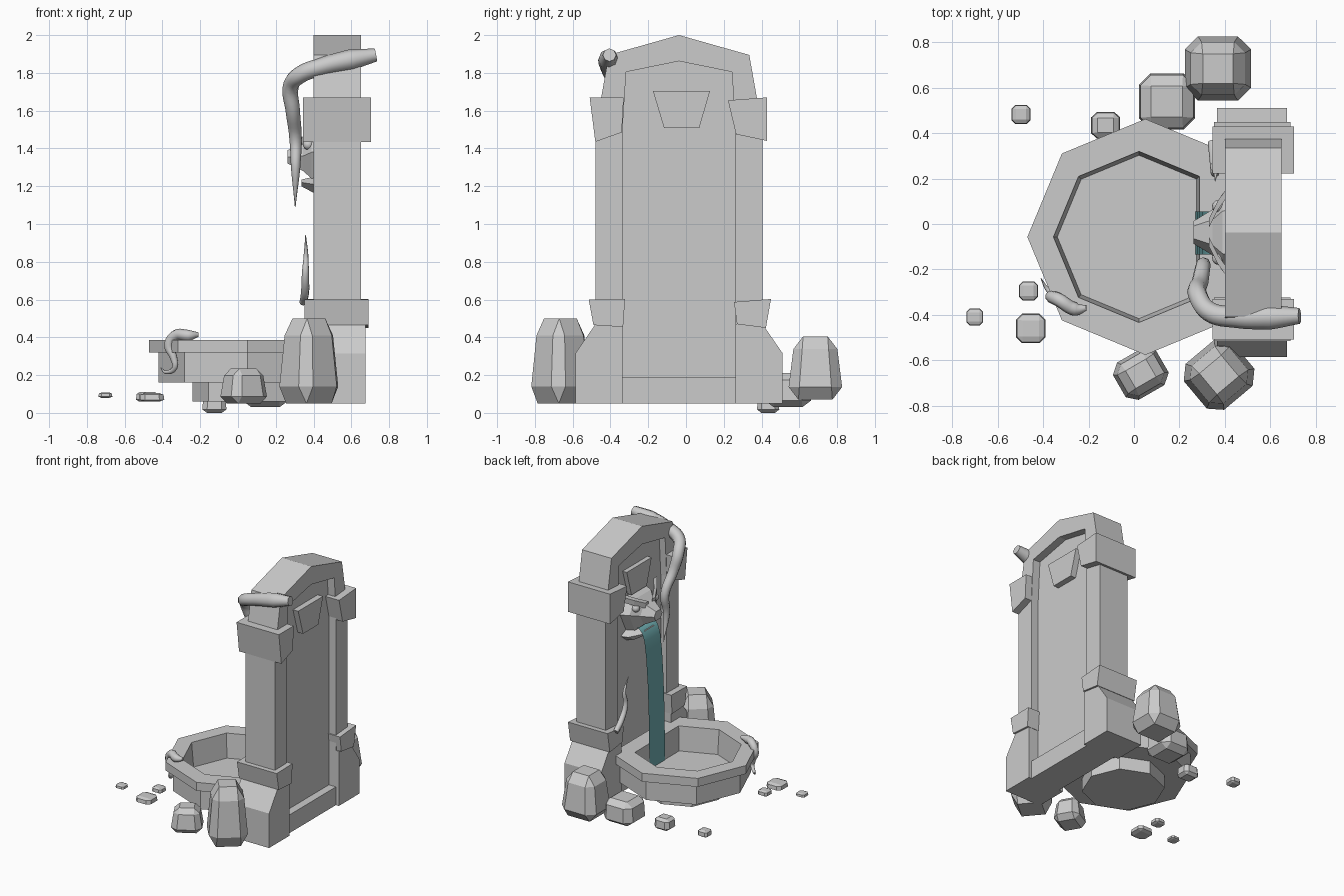
import bpy, bmesh, math
from mathutils import Vector, Matrix

if "Cube" in bpy.data.objects:
    bpy.data.objects.remove(bpy.data.objects["Cube"])

CY = -0.037  # symmetry plane of the wall


def finish(name, bm):
    bmesh.ops.recalc_face_normals(bm, faces=bm.faces)
    me = bpy.data.meshes.new(name)
    bm.to_mesh(me)
    bm.free()
    ob = bpy.data.objects.new(name, me)
    bpy.context.collection.objects.link(ob)
    return ob


def loft(name, rings):
    """Skin closed rings of equal length and cap both ends."""
    bm = bmesh.new()
    vs = [[bm.verts.new(p) for p in r] for r in rings]
    n = len(rings[0])
    for a, b in zip(vs, vs[1:]):
        for i in range(n):
            j = (i + 1) % n
            bm.faces.new((a[i], a[j], b[j], b[i]))
    bm.faces.new(vs[0])
    bm.faces.new(vs[-1])
    return finish(name, bm)


def prism(name, yz, x0, x1):
    return loft(name, [[(x, y, z) for y, z in yz] for x in (x0, x1)])


def flip(yz):
    return [(2 * CY - y, z) for y, z in yz]


# arched frame, swept as a rectangular section between outer and inner outlines
outer = [(0.405, 0.05), (0.405, 1.5), (0.335, 1.895), (CY, 2.0)]
inner = [(0.262, 0.05), (0.262, 1.5), (0.243, 1.805), (CY, 1.862)]
outer += flip(outer[:3])[::-1]
inner += flip(inner[:3])[::-1]
loft("arch_frame", [[(0.40, *o), (0.65, *o), (0.65, *i), (0.40, *i)]
                    for o, i in zip(outer, inner)])
prism("back_panel", inner, 0.45, 0.59)
prism("panel_sill", [(-0.34, 0.05), (0.265, 0.05), (0.265, 0.19), (-0.34, 0.19)], 0.40, 0.65)
prism("keystone", [(-0.175, 1.704), (0.127, 1.704), (0.07, 1.508), (-0.116, 1.508)], 0.415, 0.635)

# column feet and slightly crooked capitals
foot = [(0.262, 0.05), (0.512, 0.05), (0.512, 0.315), (0.405, 0.47), (0.262, 0.47)]
prism("foot_left", foot, 0.365, 0.675)
prism("foot_right", flip(foot), 0.365, 0.675)
prism("capital_left", [(0.222, 1.655), (0.43, 1.67), (0.43, 1.44), (0.265, 1.475)], 0.345, 0.705)
prism("capital_right", [(-0.51, 1.67), (-0.33, 1.67), (-0.34, 1.485), (-0.48, 1.435)], 0.345, 0.705)
prism("collar_left", [(0.254, 0.587), (0.45, 0.603), (0.423, 0.45), (0.27, 0.47)], 0.352, 0.69)
prism("collar_right", [(-0.515, 0.6), (-0.323, 0.603), (-0.333, 0.455), (-0.49, 0.465)], 0.352, 0.69)


# basin, eight-sided with the corner at the wall cut off
def ring(cx, r, z, corners):
    return [(cx + r * math.cos(k * math.pi / 4), -0.057 + r * math.sin(k * math.pi / 4), z)
            for k in corners]


loft("basin", [ring(cx, r, z, range(1, 8)) for cx, r, z in [
    (0.05, 0.47, 0.16), (0.05, 0.47, 0.32), (0.05, 0.52, 0.32),
    (0.05, 0.52, 0.385), (0.022, 0.377, 0.385), (0.022, 0.36, 0.20)]])
loft("basin_pedestal", [ring(0.05, 0.29, z, range(8)) for z in (0.06, 0.17)])


# spout head: upper muzzle, jaw, brows and eyes
def head_ring(x, w, zb, zm, zt):
    return [(x, CY + a * w, z) for a, z in
            [(-0.6, zb), (-1, zm), (-0.55, zt), (0.55, zt), (1, zm), (0.6, zb)]]


loft("spout_head", [head_ring(0.46, 0.20, 1.22, 1.38, 1.50), head_ring(0.39, 0.17, 1.24, 1.38, 1.48),
                    head_ring(0.345, 0.10, 1.28, 1.36, 1.44), head_ring(0.262, 0.05, 1.32, 1.355, 1.39)])
loft("spout_jaw", [head_ring(0.46, 0.19, 1.15, 1.21, 1.25), head_ring(0.40, 0.17, 1.165, 1.21, 1.25),
                   head_ring(0.335, 0.09, 1.20, 1.22, 1.235)])
for side, s in (("left", 1), ("right", -1)):
    loft("brow_" + side, [[(x, CY + s * (y + dy), z + dz) for dy, dz in
                           ((-0.02, -0.02), (0.02, -0.02), (0.02, 0.02), (-0.02, 0.02))]
                          for x, y, z in ((0.33, 0.04, 1.43), (0.37, 0.12, 1.47), (0.42, 0.19, 1.51))])
    bpy.ops.mesh.primitive_uv_sphere_add(segments=12, ring_count=8, radius=0.028,
                                         location=(0.372, CY + s * 0.115, 1.42))
    bpy.context.object.name = "eye_" + side
    bpy.ops.object.shade_smooth()

# falling water, a flat curved ribbon
bm = bmesh.new()
path = [(0.40, 1.265), (0.365, 1.26), (0.335, 1.23), (0.315, 1.17), (0.30, 1.05),
        (0.287, 0.85), (0.278, 0.6), (0.272, 0.2)]
rows = [[bm.verts.new((x, y, z)) for y in (-0.135, 0.055)] for x, z in path]
for a, b in zip(rows, rows[1:]):
    bm.faces.new((a[1], a[0], b[0], b[1]))
water = finish("water_stream", bm)
mat = bpy.data.materials.new("water")
mat.diffuse_color = (0.16, 0.42, 0.44, 1)
mat.use_nodes = True
mat.node_tree.nodes["Principled BSDF"].inputs["Base Color"].default_value = mat.diffuse_color
water.data.materials.append(mat)
for p in water.data.polygons:
    p.use_smooth = True


# creeping roots, tapered tubes given as (x, y, z, radius)
def root(name, pts):
    cu = bpy.data.curves.new(name, 'CURVE')
    cu.dimensions = '3D'
    cu.bevel_depth = 1.0
    cu.bevel_resolution = 2
    cu.resolution_u = 6
    cu.use_fill_caps = True
    sp = cu.splines.new('BEZIER')
    sp.bezier_points.add(len(pts) - 1)
    for b, (x, y, z, r) in zip(sp.bezier_points, pts):
        b.co = (x, y, z)
        b.radius = r
        b.handle_left_type = b.handle_right_type = 'AUTO'
    ob = bpy.data.objects.new(name, cu)
    bpy.context.collection.objects.link(ob)
    bpy.ops.object.select_all(action='DESELECT')
    ob.select_set(True)
    bpy.context.view_layer.objects.active = ob
    bpy.ops.object.convert(target='MESH')
    bpy.ops.object.shade_smooth()


root("root_over_arch", [(0.73, -0.405, 1.895, 0.035), (0.60, -0.41, 1.87, 0.055), (0.45, -0.41, 1.835, 0.048),
                        (0.33, -0.385, 1.79, 0.045), (0.28, -0.31, 1.73, 0.043), (0.29, -0.26, 1.60, 0.038),
                        (0.305, -0.18, 1.45, 0.033), (0.305, -0.20, 1.30, 0.025), (0.303, -0.16, 1.09, 0.002)])
root("root_on_panel", [(0.345, 0.36, 0.585, 0.02), (0.355, 0.28, 0.64, 0.022), (0.357, 0.225, 0.74, 0.019),
                       (0.36, 0.235, 0.84, 0.012), (0.358, 0.19, 0.94, 0.002)])
root("root_on_basin", [(-0.21, -0.37, 0.415, 0.012), (-0.26, -0.375, 0.41, 0.03), (-0.33, -0.335, 0.41, 0.03),
                       (-0.365, -0.32, 0.36, 0.027), (-0.34, -0.33, 0.29, 0.02), (-0.335, -0.33, 0.24, 0.015),
                       (-0.38, -0.29, 0.215, 0.01), (-0.41, -0.24, 0.24, 0.002)])


# boulders and pebbles: bevelled boxes narrowing upwards
def rock(name, x, y, sx, sy, z0, z1, turn=0, top=0.9):
    bm = bmesh.new()
    bmesh.ops.create_cube(bm, size=1)
    bmesh.ops.bevel(bm, geom=bm.edges[:], offset=0.2, segments=1, affect='EDGES')
    for v in bm.verts:
        t = v.co.z + 0.5
        k = 1 + (top - 1) * t
        v.co = Vector((v.co.x * sx * k, v.co.y * sy * k, z0 + t * (z1 - z0)))
    bm.transform(Matrix.Translation((x, y, 0)) @ Matrix.Rotation(math.radians(turn), 4, 'Z'))
    finish(name, bm)


rock("boulder_right", 0.375, -0.665, 0.29, 0.28, 0.05, 0.50, 40, 0.72)
rock("boulder_right_small", 0.03, -0.66, 0.23, 0.20, 0.05, 0.235, 30, 0.75)
rock("boulder_left", 0.37, 0.685, 0.31, 0.30, 0.07, 0.405, 0, 0.72)
rock("boulder_left_small", 0.145, 0.54, 0.25, 0.25, 0.03, 0.21, 0, 0.92)
rock("stone", -0.125, 0.435, 0.13, 0.12, 0.0, 0.09)
for i, (x, y, s, z0, z1) in enumerate([(-0.498, 0.483, 0.085, 0.06, 0.11), (-0.455, -0.46, 0.132, 0.06, 0.106),
                                       (-0.465, -0.295, 0.085, 0.07, 0.11), (-0.702, -0.41, 0.075, 0.08, 0.108)]):
    rock("pebble_%d" % i, x, y, s, s, z0, z1)
